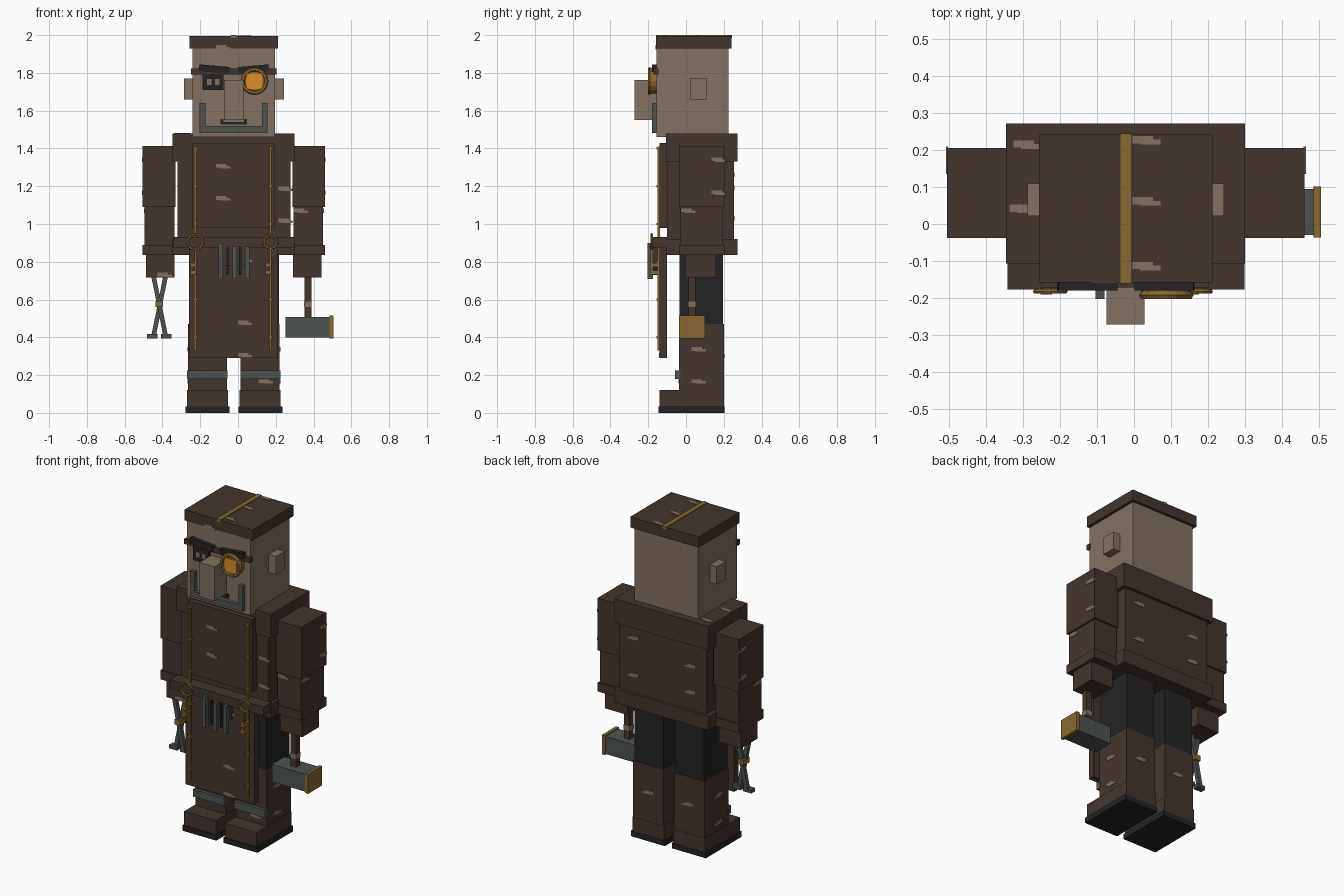
import bpy, math
from mathutils import Vector


def material(name, r, g, b):
    m = bpy.data.materials.new(name)
    lin = [((c / 255 + 0.055) / 1.055) ** 2.4 for c in (r, g, b)]
    m.diffuse_color = (*lin, 1)
    return m


LEATHER = material("dark_brown_leather", 67, 53, 46)
SKIN = material("weathered_skin", 130, 113, 99)
BRASS = material("brass", 137, 105, 51)
STEEL = material("grey_green_steel", 77, 84, 80)
BLACK = material("black_cloth", 36, 36, 37)
AMBER = material("amber_lens", 218, 142, 42)


def box(name, x, y, z, mat, tilt=0):
    """Box from (min, max) ranges, optionally tilted about the y axis."""
    bpy.ops.mesh.primitive_cube_add(
        size=1, location=[(a + b) / 2 for a, b in (x, y, z)], rotation=(0, tilt, 0))
    o = bpy.context.object
    o.name = name
    o.scale = [b - a for a, b in (x, y, z)]
    o.data.materials.append(mat)
    return o


def ring(name, x, y, z, radius, thick, mat):
    bpy.ops.mesh.primitive_torus_add(
        location=(x, y, z), rotation=(math.pi / 2, 0, 0), major_radius=radius,
        minor_radius=thick, major_segments=16, minor_segments=6)
    o = bpy.context.object
    o.name = name
    o.data.materials.append(mat)


def disc(name, x, y, z, radius, depth, mat):
    bpy.ops.mesh.primitive_cylinder_add(
        vertices=16, radius=radius, depth=depth, location=(x, y, z),
        rotation=(math.pi / 2, 0, 0))
    o = bpy.context.object
    o.name = name
    o.data.materials.append(mat)


def patch(axis, level, u, v):
    """Ragged worn patch: two offset thin plates on a plane facing the axis."""
    for du, dv, w, h in ((-0.008, 0.003, 0.055, 0.02), (0.012, -0.004, 0.055, 0.013)):
        r = [(u + du - w / 2, u + du + w / 2), (v + dv - h / 2, v + dv + h / 2)]
        r.insert(axis, (level - 0.003, level + 0.003))
        box("worn_patch", *r, SKIN)


# Head, ears, nose and flat cap
box("head", (-0.24, 0.195), (-0.155, 0.225), (1.46, 1.94), SKIN)
box("cap", (-0.256, 0.212), (-0.158, 0.242), (1.93, 1.996), LEATHER)
box("cap_stripe", (-0.036, -0.008), (-0.16, 0.244), (1.985, 2.0), BRASS)
box("ear_left", (-0.287, -0.23), (0.022, 0.11), (1.66, 1.77), SKIN)
box("ear_right", (0.185, 0.243), (0.022, 0.11), (1.66, 1.77), SKIN)
box("nose", (-0.074, 0.029), (-0.272, -0.15), (1.55, 1.762), SKIN)

# Moustache and mouth
box("moustache_bar", (-0.203, 0.157), (-0.18, -0.15), (1.483, 1.52), STEEL)
box("moustache_left", (-0.203, -0.172), (-0.18, -0.15), (1.5, 1.64), STEEL)
box("moustache_right", (0.128, 0.157), (-0.18, -0.15), (1.5, 1.64), STEEL)
box("mouth", (-0.09, 0.045), (-0.162, -0.15), (1.528, 1.54), BLACK)
for x in (-0.085, 0.04):
    box("mouth_corner", (x - 0.007, x + 0.007), (-0.162, -0.15), (1.53, 1.555), BLACK)

# Brows, eye, strap and monocle
box("eye_strap", (-0.25, 0.203), (-0.172, -0.145), (1.792, 1.822), LEATHER)
box("brow_left", (-0.206, -0.046), (-0.179, -0.15), (1.802, 1.838), BLACK, 0.09)
box("brow_right", (0.002, 0.162), (-0.179, -0.15), (1.802, 1.838), BLACK, -0.09)
box("eye_patch", (-0.187, -0.078), (-0.174, -0.15), (1.71, 1.795), BLACK)
for x in (-0.152, -0.11):
    box("eye_glint", (x - 0.012, x + 0.012), (-0.177, -0.17), (1.737, 1.767), SKIN)
disc("monocle_back", 0.087, -0.175, 1.757, 0.066, 0.04, BRASS)
ring("monocle_ring", 0.087, -0.192, 1.757, 0.062, 0.012, BRASS)
box("monocle_lens", (0.046, 0.129), (-0.2, -0.19), (1.716, 1.798), AMBER)

# Coat: torso, shoulder yoke, hem
box("torso", (-0.32, 0.278), (-0.1, 0.255), (0.85, 1.46), LEATHER)
box("shoulder_yoke", (-0.346, 0.3), (-0.107, 0.272), (1.33, 1.478), LEATHER)
box("coat_hem", (-0.346, 0.3), (-0.107, 0.272), (0.835, 0.92), LEATHER)

# Apron with waistband, straps, studs and rings
box("apron_bib", (-0.24, 0.195), (-0.14, -0.09), (0.98, 1.43), LEATHER)
box("apron_skirt", (-0.26, 0.212), (-0.14, -0.1), (0.29, 0.9), LEATHER)
box("apron_waistband", (-0.341, 0.299), (-0.177, -0.1), (0.875, 0.93), LEATHER)
for x, r in ((-0.226, 0.04), (0.172, 0.034)):
    box("brass_strap", (x - 0.006, x + 0.006), (-0.15, -0.138), (0.33, 1.41), BRASS)
    for i in range(6):
        z = 0.4 + 0.2 * i
        box("strap_stud", (x - 0.011, x + 0.011), (-0.156, -0.138), (z - 0.006, z + 0.006), BRASS)
    ring("belt_ring", x, -0.182, 0.905, r, 0.007, BRASS)
    for z in (0.745, 0.785):
        box("ring_tag", (x - 0.026, x + 0.004), (-0.19, -0.138), (z - 0.012, z + 0.008), BRASS)
    box("ring_chain", (x - 0.005, x + 0.005), (-0.187, -0.175), (0.74, 0.87), BRASS)

# Tools tucked in the apron
for x, top in ((-0.092, 0.9), (-0.018, 0.88), (0.05, 0.88)):
    box("apron_tool", (x - 0.012, x + 0.012), (-0.203, -0.175), (0.71, top), STEEL)
for x in (-0.055, 0.012):
    box("tool_loop", (x - 0.006, x + 0.006), (-0.185, -0.138), (0.73, 0.88), BLACK)
box("tool_holder", (-0.1, 0.06), (-0.176, -0.138), (0.78, 0.88), LEATHER)

# Arms and legs, mirrored about the body centre line
MID = -0.022


def pair(name, inner, outer, y, z, mat):
    box(name + "_left", (MID - outer, MID - inner), y, z, mat)
    box(name + "_right", (MID + inner, MID + outer), y, z, mat)


pair("upper_arm", 0.31, 0.483, (-0.038, 0.205), (1.09, 1.413), LEATHER)
pair("lower_arm", 0.315, 0.473, (-0.03, 0.195), (0.87, 1.09), LEATHER)
pair("cuff", 0.31, 0.483, (-0.038, 0.205), (0.835, 0.89), LEATHER)
pair("glove", 0.313, 0.465, (-0.005, 0.158), (0.717, 0.84), LEATHER)
pair("trouser_leg", 0.038, 0.238, (-0.035, 0.195), (0.46, 0.85), BLACK)
pair("boot_shaft", 0.036, 0.243, (-0.038, 0.2), (0.1, 0.47), LEATHER)
pair("boot_strap", 0.034, 0.247, (-0.058, -0.03), (0.18, 0.225), STEEL)
pair("boot_toe", 0.03, 0.248, (-0.14, 0.202), (0.03, 0.12), LEATHER)
pair("boot_sole", 0.024, 0.257, (-0.146, 0.204), (0, 0.033), BLACK)

# Hammer hanging from the right glove
box("hammer_handle", (0.351, 0.388), (0.013, 0.05), (0.49, 0.75), LEATHER)
box("hammer_wrap", (0.349, 0.39), (0.011, 0.052), (0.56, 0.59), SKIN)
box("hammer_head", (0.252, 0.49), (-0.03, 0.095), (0.4, 0.508), STEEL)
box("hammer_face", (0.485, 0.505), (-0.036, 0.101), (0.395, 0.515), BRASS)

# Tongs hanging from the left glove
for s in (-1, 1):
    box("tong_arm", (-0.427, -0.403), (0.018 + 0.01 * s, 0.042 + 0.01 * s), (0.4, 0.73),
        STEEL, 0.2 * s)
    x = -0.416 + 0.037 * s
    box("tong_jaw", (x - 0.028, x + 0.028), (0.012, 0.048), (0.395, 0.417), STEEL)
box("tong_pivot", (-0.436, -0.396), (0.0, 0.06), (0.56, 0.592), BRASS)

# Worn patches on the front, back, sides and top
for x, z, y in ((-0.08, 1.305, -0.14), (-0.08, 1.135, -0.14), (0.035, 0.81, -0.14),
                (0.035, 0.475, -0.14), (0.035, 0.305, -0.14), (0.145, 0.165, -0.038),
                (0.25, 1.185, -0.1), (0.25, 1.015, -0.1), (0.33, 1.07, -0.03),
                (-0.08, 1.935, -0.158), (-0.39, 0.73, -0.005),
                (-0.21, 1.19, 0.255), (0.18, 1.26, 0.255), (0.18, 1.03, 0.255),
                (-0.21, 1.03, 0.255), (-0.15, 0.3, 0.2), (0.12, 0.3, 0.2)):
    patch(1, y, x, z)
for y, z, d in ((0.17, 1.34, 0.483), (0.17, 1.165, 0.483), (0.01, 1.07, 0.473),
                (0.065, 0.335, 0.243), (0.065, 0.165, 0.243)):
    for s in (-1, 1):
        patch(0, MID + s * d, y, z)
for x, y, z in ((0.032, 0.225, 1.996), (0.032, 0.06, 1.996), (0.032, -0.115, 1.996),
                (-0.29, 0.213, 1.478), (-0.3, 0.04, 1.478)):
    patch(2, z, x, y)
